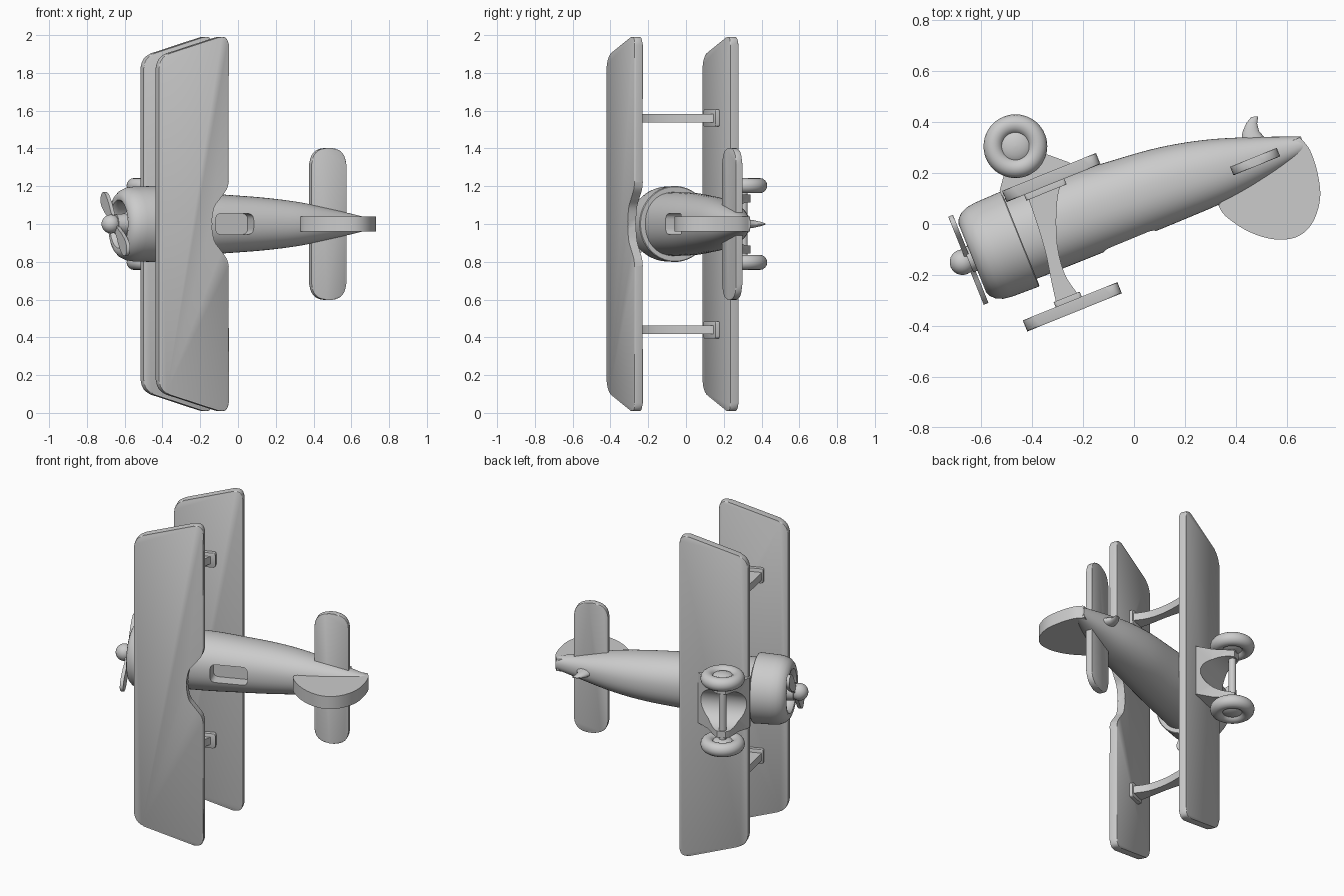
import bpy, bmesh, math
from mathutils import Matrix, Vector

if "Cube" in bpy.data.objects:
    bpy.data.objects.remove(bpy.data.objects["Cube"])

# Plane frame: u = nose to tail, v = plane's up, w = along the span (world -z)
A = math.radians(22)
C, S = math.cos(A), math.sin(A)
M = Matrix(((C, S, 0, 0), (S, -C, 0, 0), (0, 0, -1, 1), (0, 0, 0, 1)))


def local(x, y):
    """World top-view point to plane (u, v)."""
    return (C * x + S * y, S * x - C * y)


def finish(name, bm, angle=35):
    bmesh.ops.recalc_face_normals(bm, faces=bm.faces)
    bm.transform(M)
    me = bpy.data.meshes.new(name)
    bm.to_mesh(me)
    bm.free()
    ob = bpy.data.objects.new(name, me)
    bpy.context.collection.objects.link(ob)
    bpy.ops.object.select_all(action='DESELECT')
    ob.select_set(True)
    bpy.context.view_layer.objects.active = ob
    bpy.ops.object.shade_smooth_by_angle(angle=math.radians(angle))
    return ob


def rounded(corners, steps=6):
    """Polygon of (a, b, radius) corners with softened corners."""
    out = []
    for i, (x, y, r) in enumerate(corners):
        p = Vector((x, y))
        if r == 0:
            out.append(p)
            continue
        a = Vector(corners[i - 1][:2])
        b = Vector(corners[(i + 1) % len(corners)][:2])
        p0 = p + (a - p).normalized() * r
        p1 = p + (b - p).normalized() * r
        for k in range(steps + 1):
            t = k / steps
            out.append(p0 * (1 - t) ** 2 + p * 2 * t * (1 - t) * 0.9 + (p0 + p1) * 0.1 * t * (1 - t) + p1 * t * t)
    return out


def smooth(pts, closed=False, steps=5):
    """Catmull-Rom curve through 2D points."""
    P = [Vector(p) for p in pts]
    n = len(P)
    out = []
    for i in range(n if closed else n - 1):
        g = (lambda k: P[k % n]) if closed else (lambda k: P[min(max(k, 0), n - 1)])
        a, b, c, d = g(i - 1), g(i), g(i + 1), g(i + 2)
        for k in range(steps):
            t = k / steps
            out.append(0.5 * (2 * b + (c - a) * t + (2 * a - 5 * b + 4 * c - d) * t * t
                              + (3 * b - a - 3 * c + d) * t ** 3))
    return out if closed else out + [P[-1]]


def prism(name, pts, plane, lo, hi, bevel=0.0):
    """Extrude an outline: 'uv', 'uw' or 'vw' plane along the remaining axis."""
    put = {'uv': lambda a, b, h: (a, b, h), 'uw': lambda a, b, h: (a, h, b),
           'vw': lambda a, b, h: (h, a, b)}[plane]
    bm = bmesh.new()
    lower = [bm.verts.new(put(p[0], p[1], lo)) for p in pts]
    upper = [bm.verts.new(put(p[0], p[1], hi)) for p in pts]
    caps = [bm.faces.new(lower), bm.faces.new(upper)]
    n = len(pts)
    for i in range(n):
        j = (i + 1) % n
        bm.faces.new((lower[i], lower[j], upper[j], upper[i]))
    if bevel:
        rim = list({e for f in caps for e in f.edges})
        bmesh.ops.bevel(bm, geom=rim, offset=bevel, segments=2, profile=0.5, affect='EDGES')
    return finish(name, bm)


def loft(name, rings, angle=35):
    bm = bmesh.new()
    rows = [[bm.verts.new(p) for p in ring] for ring in rings]
    n = len(rows[0])
    for a, b in zip(rows, rows[1:]):
        for i in range(n):
            bm.faces.new((a[i], a[(i + 1) % n], b[(i + 1) % n], b[i]))
    bm.faces.new(rows[0])
    bm.faces.new(rows[-1])
    return finish(name, bm, angle)


def lathe(name, profile, centre, axis, sides=48):
    """Spin (position, radius) pairs round the u or w axis."""
    u0, v0, w0 = centre
    rings = []
    for h, r in profile:
        ring = []
        for i in range(sides):
            t = 2 * math.pi * i / sides
            a, b = r * math.cos(t), r * math.sin(t)
            ring.append((u0 + h, v0 + a, w0 + b) if axis == 'u' else (u0 + a, v0 + b, w0 + h))
        rings.append(ring)
    return loft(name, rings)


def cut(ob, cutter):
    m = ob.modifiers.new("cut", 'BOOLEAN')
    m.operation, m.solver, m.object = 'DIFFERENCE', 'EXACT', cutter
    bpy.ops.object.select_all(action='DESELECT')
    bpy.context.view_layer.objects.active = ob
    ob.select_set(True)
    bpy.ops.object.modifier_apply(modifier=m.name)
    bpy.data.objects.remove(cutter)
    bpy.ops.object.shade_smooth_by_angle(angle=math.radians(35))


# Fuselage: rounded sections (u, top, bottom, half width)
top = smooth([(-.5, .056), (-.2, .058), (0, .058), (.2, .057), (.38, .052), (.55, .03), (.735, -.005)])
bot = smooth([(-.5, -.283), (-.2, -.279), (0, -.264), (.2, -.242), (.38, -.202), (.55, -.145), (.735, -.073)])
wid = smooth([(-.5, .17), (-.2, .165), (0, .153), (.2, .138), (.38, .115), (.55, .08), (.735, .038)])
rings = []
for p, q, s in zip(top, bot, wid):
    ring = []
    for i in range(48):
        t = 2 * math.pi * i / 48
        c, d = math.cos(t), math.sin(t)
        e = 2 / 2.2
        ring.append((p.x, (p.y + q.y) / 2 + (p.y - q.y) / 2 * math.copysign(abs(d) ** e, d),
                     s.y * math.copysign(abs(c) ** e, c)))
    rings.append(ring)
fuselage = loft("fuselage", rings)
cut(fuselage, prism("cockpit_cutter", rounded([(-.149, -.055, .03), (.067, -.055, .03),
                                               (.067, .055, .03), (-.149, .055, .03)]), 'uw', -.03, .2))

# Engine cowl, hub, spinner and propeller
AX = -.113
lathe("engine_cowl", [(-.434, .1), (-.434, .197), (-.438, .201), (-.55, .198), (-.585, .193), (-.612, .181),
                      (-.63, .163), (-.638, .145), (-.635, .128), (-.622, .117), (-.6, .114), (-.54, .114),
                      (-.54, .02)], (0, AX, 0), 'u', 64)
lathe("engine_hub", [(-.53, .068), (-.585, .068), (-.6, .055), (-.655, .052), (-.655, .01)], (0, AX, 0), 'u', 32)
lathe("spinner", [(-.05 * math.cos(math.pi * i / 12), max(.001, .05 * math.sin(math.pi * i / 12)))
                  for i in range(13)], (-.68, AX, 0), 'u', 32)
half = [(.0, .018), (.06, .022), (.12, .036), (.18, .042), (.215, .034), (.235, .012)]
blade = half + [(a, -b) for a, b in half[::-1]]
blade = smooth(blade[1:-1] + [(-a, -b) for a, b in blade[1:-1]], True, 4)
dc, ds = -.75, -.66
prism("propeller", [(AX + a * dc - b * ds, a * ds + b * dc) for a, b in blade], 'vw', -.665, -.645, .004)

# Wings: straight lower one, upper one with a notch above the cockpit
def wing(name, u0, u1, v0, v1, notch):
    pts = rounded([(u0, -.885, .07), (u1, -1.008, .07), (u1, -.5, 0)])
    if notch:
        hump = smooth([(u1, -.23), (u1 - .012, -.185), (u1 - .05, -.135), (u1 - .085, -.085), (u1 - .1, 0)])
        pts += hump + [Vector((p.x, -p.y)) for p in hump[-2::-1]]
    pts += rounded([(u1, .5, 0), (u1, 1.008, .07), (u0, .885, .07)])
    # corner neighbours wrap inside each half, so keep the end points straight
    return pts, name, v0, v1


def full_wing(name, u0, u1, v0, v1, notch):
    corners = [(u0, -.885, .06), (u1, -1.006, .06)]
    if notch:
        hump = smooth([(u1, -.23), (u1 - .012, -.185), (u1 - .05, -.135), (u1 - .085, -.085), (u1 - .1, 0)])
        corners += [(p.x, p.y, 0) for p in hump] + [(p.x, -p.y, 0) for p in hump[-2::-1]]
    corners += [(u1, 1.006, .06), (u0, .885, .06)]
    prism(name, rounded(corners), 'uw', v0, v1, .006)


del wing
full_wing("upper_wing", -.546, -.146, .187, .234, True)
full_wing("lower_wing", -.431, -.034, -.314, -.267, False)

# Wing struts with foot plates
front = smooth([(-.425, .13), (-.38, 0), (-.345, -.12), (-.325, -.22), (-.305, -.31)])
rear = smooth([(-.22, -.275), (-.27, -.2), (-.298, -.1), (-.305, 0), (-.3, .1), (-.285, .165)])
for side, w in (("left", -.56), ("right", .56)):
    prism(side + "_strut", [local(*p) for p in front + rear], 'uv', w - .023, w + .023)
    for end, u, v, l, t in (("lower", -.272, -.257, .085, .014), ("upper", -.352, .178, .055, .012)):
        prism(f"{side}_{end}_strut_foot", rounded([(u - l, w - .045, .012), (u + l, w - .045, .012),
              (u + l, w + .045, .012), (u - l, w + .045, .012)]), 'uw', v - t, v + t, .004)

# Tail: fin, tailplane and pointed skid
fin = smooth([local(*p) for p in ((.33, .075), (.36, .03), (.45, -.03), (.55, -.06), (.64, -.05), (.70, .005),
                                  (.73, .1), (.72, .2), (.69, .29), (.65, .34))])
prism("tail_fin", fin + [Vector((.66, -.07)), Vector((.45, .0))], 'uv', -.039, .039, .003)
prism("tailplane", rounded([(.433, -.402, .085), (.631, -.402, .085), (.631, .402, .085), (.433, .402, .085)]),
      'uw', -.067, -.031, .004)
skid = []
for (x0, y0), (x1, y1), w in (((.42, .31), (.52, .33), .026), ((.425, .36), (.49, .365), .019),
                              ((.44, .395), (.483, .393), .012), ((.46, .42), (.487, .422), .003)):
    a, b = Vector(local(x0, y0)), Vector(local(x1, y1))
    m, h = (a + b) / 2, (b - a) / 2
    skid.append([(m.x + h.x * math.cos(t), m.y + h.y * math.cos(t), w * math.sin(t))
                 for t in (2 * math.pi * i / 16 for i in range(16))])
loft("tail_skid", skid)

# Landing gear: arched bracket, axle and two wheels
WU, WV = local(-.465, .305)
gear = prism("gear_bracket", [(-.44, -.295), (-.144, -.295), (-.144, -.318), (-.217, -.384), (-.27, -.465),
                              (-.29, -.485), (-.34, -.485), (-.36, -.465), (-.39, -.384), (-.44, -.318)],
             'uv', -.155, .155)
cut(gear, prism("arch_cutter", [(-.47 + .135 * math.sin(t), .115 * math.cos(t)) for t in
                                (math.pi * i / 20 for i in range(21))] + [(-.6, -.115), (-.6, .115)],
                'vw', -.6, 0))
lathe("axle", [(-.2, .022), (.2, .022)], (WU, WV, 0), 'w', 24)
for side, s in (("left", -1), ("right", 1)):
    tyre = [(.04 * math.sin(t), .086 + .039 * math.cos(t)) for t in
            (math.pi * (i / 8 - 1) for i in range(17))]
    lathe(side + "_tyre", tyre, (WU, WV, .203 * s), 'w')
    dome = [(.035 * math.cos(t), max(.001, .07 * math.sin(t))) for t in (math.pi * i / 12 for i in range(13))]
    lathe(side + "_wheel_hub", dome, (WU, WV, .203 * s), 'w', 32)
